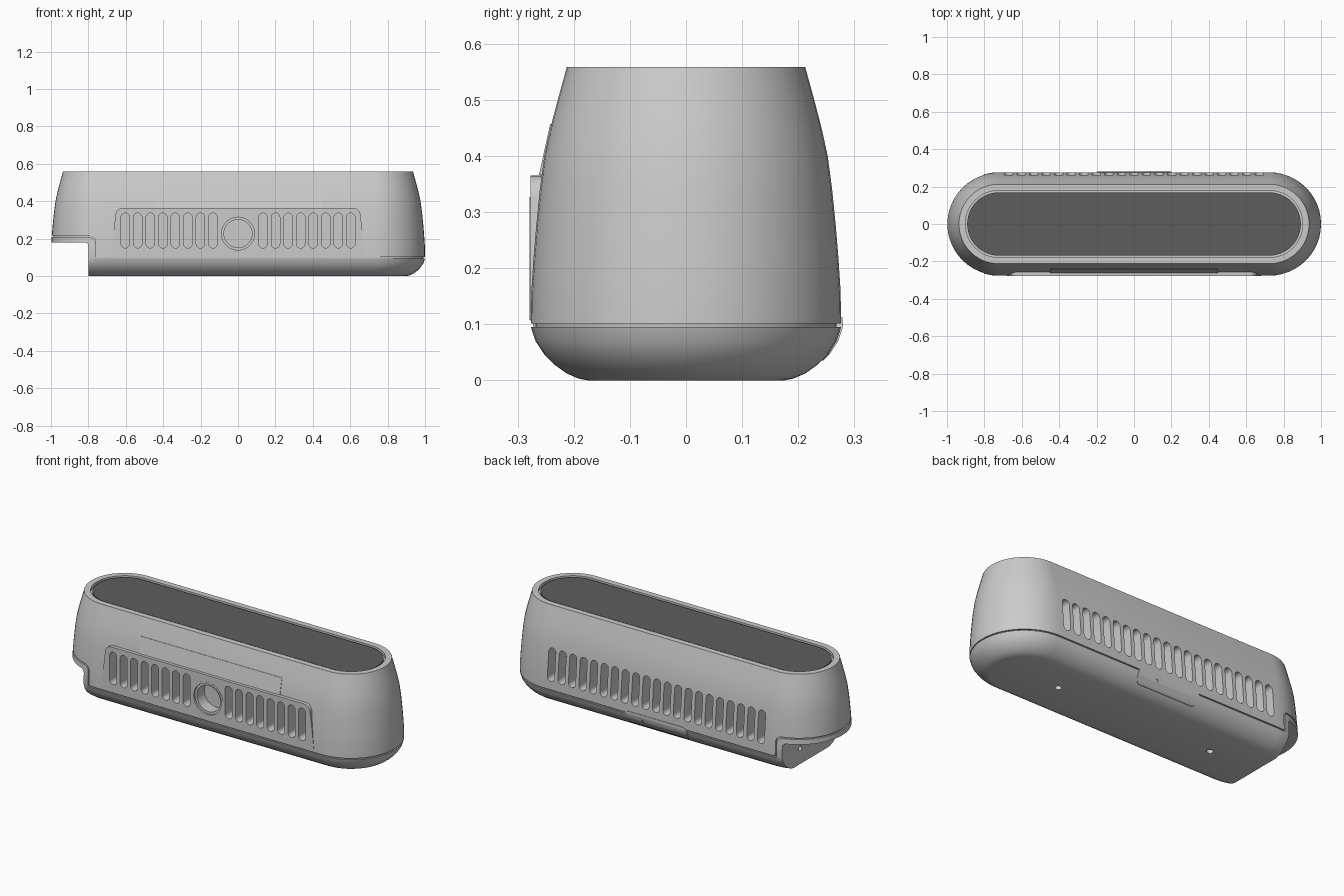
import bpy, bmesh
from math import sin, cos, pi

if "Cube" in bpy.data.objects:
    bpy.data.objects.remove(bpy.data.objects["Cube"])

HALF, RAD = 0.7235, 0.2765      # straight half-length and end radius of the stadium plan
OUTER = [(0, -.1), (.003, -.085), (.012, -.064), (.027, -.043), (.046, -.024), (.07, -.008),
         (.095, 0), (.16, -.001), (.22, -.005), (.28, -.010), (.34, -.016), (.40, -.024),
         (.45, -.035), (.50, -.048), (.558, -.064)]     # (z, offset)


def finish(name, bm):
    bmesh.ops.recalc_face_normals(bm, faces=bm.faces)
    me = bpy.data.meshes.new(name)
    bm.to_mesh(me)
    bm.free()
    ob = bpy.data.objects.new(name, me)
    bpy.context.collection.objects.link(ob)
    return ob


def stadium_loft(name, profile, grow=0.0, seg=24):
    bm = bmesh.new()
    rings = []
    for z, off in profile:
        r = RAD + off + grow
        ring = []
        for side in (1, -1):
            for i in range(seg + 1):
                a = -pi / 2 + pi * i / seg
                ring.append(bm.verts.new((side * (HALF + r * cos(a)), side * r * sin(a), z)))
        rings.append(ring)
    n = len(rings[0])
    for lo, hi in zip(rings, rings[1:]):
        for i in range(n):
            bm.faces.new((lo[i], lo[(i + 1) % n], hi[(i + 1) % n], hi[i]))
    bm.faces.new(rings[0])
    bm.faces.new(rings[-1])
    return finish(name, bm)


def prism(name, loops, a, b, axis='y'):
    place = {'x': lambda u, v, w: (w, u, v), 'y': lambda u, v, w: (u, w, v),
             'z': lambda u, v, w: (u, v, w)}[axis]
    bm = bmesh.new()
    for pts in loops:
        e0, e1 = [[bm.verts.new(place(u, v, w)) for u, v in pts] for w in (a, b)]
        bm.faces.new(e0)
        bm.faces.new(e1)
        for i in range(len(pts)):
            j = (i + 1) % len(pts)
            bm.faces.new((e0[i], e0[j], e1[j], e1[i]))
    return finish(name, bm)


def arc(cx, cy, r, a0, a1, n=10):
    return [(cx + r * cos(a0 + (a1 - a0) * i / n), cy + r * sin(a0 + (a1 - a0) * i / n))
            for i in range(n + 1)]


def circle(cx, cy, r, n=40):
    return arc(cx, cy, r, 0, 2 * pi, n)[:-1]


def slot(x, z0=.15, z1=.337, r=.0225):
    return arc(x, z1 - r, r, 0, pi) + arc(x, z0 + r, r, pi, 2 * pi)


def boolean(ob, tool, op='DIFFERENCE'):
    bpy.context.view_layer.objects.active = ob
    m = ob.modifiers.new(op, 'BOOLEAN')
    m.operation, m.solver, m.object = op, 'EXACT', tool
    bpy.ops.object.modifier_apply(modifier=m.name)
    bpy.data.objects.remove(tool)


def smooth(ob):
    bpy.ops.object.select_all(action='DESELECT')
    ob.select_set(True)
    bpy.context.view_layer.objects.active = ob
    bpy.ops.object.shade_smooth_by_angle(angle=0.5)


# housing with a shallow recess in the top
body = stadium_loft('housing', OUTER + [(.558, -.098), (.54, -.098)])

# vertical front grille plate and arched surround of the round opening
right = [(.68, .106), (.67, .2)] + arc(.615, .325, .04, 0, pi / 2, 6)
plate = right + [(-x, z) for x, z in reversed(right)]
boolean(body, prism('plate', [plate], -.2775, -.2), 'UNION')
arch = [(-.1, .107), (.1, .107)] + arc(0, .227, .1, 0, pi, 24)
boolean(body, prism('arch', [arch], -.279, -.21), 'UNION')

# seam between upper shell and base tray, stepping up around the notch
t = .0035
seam = [(1.1, .098 - t), (1.1, .098 + t), (-.765 + t, .098 + t)]
seam += arc(-.795, .182, .03 + t, 0, pi / 2, 8) + [(-1.1, .212 + t), (-1.1, .212 - t)]
seam += arc(-.795, .182, .03 - t, pi / 2, 0, 8) + [(-.765 - t, .098 - t)]
groove = prism('groove', [seam], -.4, .4)
boolean(groove, stadium_loft('core', OUTER, -.008))
boolean(body, groove)

# cut-away corner at the left end, with a small hole in its wall
notch = [(-1.2, -.1), (-.8, -.1)] + arc(-.82, .16, .02, 0, pi / 2, 5) + [(-1.2, .18)]
boolean(body, prism('notch', [notch], -.5, .5))
boolean(body, prism('wall_hole', [circle(.1, .09, .014, 16)], -.85, -.75, 'x'))

# ventilation slots, front and back
front = [slot(s * .067 * k) for k in range(2, 10) for s in (-1, 1)]
boolean(body, prism('front_slots', front, -.4, -.2))
boolean(body, prism('back_slots', [slot(.067 * k) for k in range(-10, 11)], .2, .4))

# stepped round opening
boolean(body, prism('lip', [circle(0, .227, .088)], -.4, -.268))
boolean(body, prism('bore', [circle(0, .227, .075)], -.4, -.2))

# screw holes underneath
boolean(body, prism('screws', [circle(x, 0, .018, 20) for x in (-.5, .5)], -.1, .04, 'z'))
smooth(body)

# rear tab hugging the curved base
tab = stadium_loft('rear_tab', OUTER, .003)
c = .03
outline = (arc(.2 - c, .112 - c, c, 0, pi / 2) + arc(-.2 + c, .112 - c, c, pi / 2, pi)
           + arc(-.2 + c, .035 + c, c, pi, 1.5 * pi) + arc(.2 - c, .035 + c, c, 1.5 * pi, 2 * pi))
boolean(tab, prism('tab_outline', [outline], .19, .4), 'INTERSECT')
boolean(tab, prism('tab_hole', [circle(.08, .075, .01, 16)], .1, .4))
smooth(tab)

# thin sloping strip above the grille
prism('front_strip', [[(-.262, .366), (-.242, .457), (-.2, .457), (-.2, .366)]], -.45, .45, 'x')

# dark top panel
panel = stadium_loft('top_panel', [(.535, -.108), (.553, -.108)])
mat = bpy.data.materials.new('dark_grey')
mat.diffuse_color = (.11, .11, .11, 1)
mat.use_nodes = True
mat.node_tree.nodes["Principled BSDF"].inputs["Base Color"].default_value = mat.diffuse_color
panel.data.materials.append(mat)
smooth(panel)
